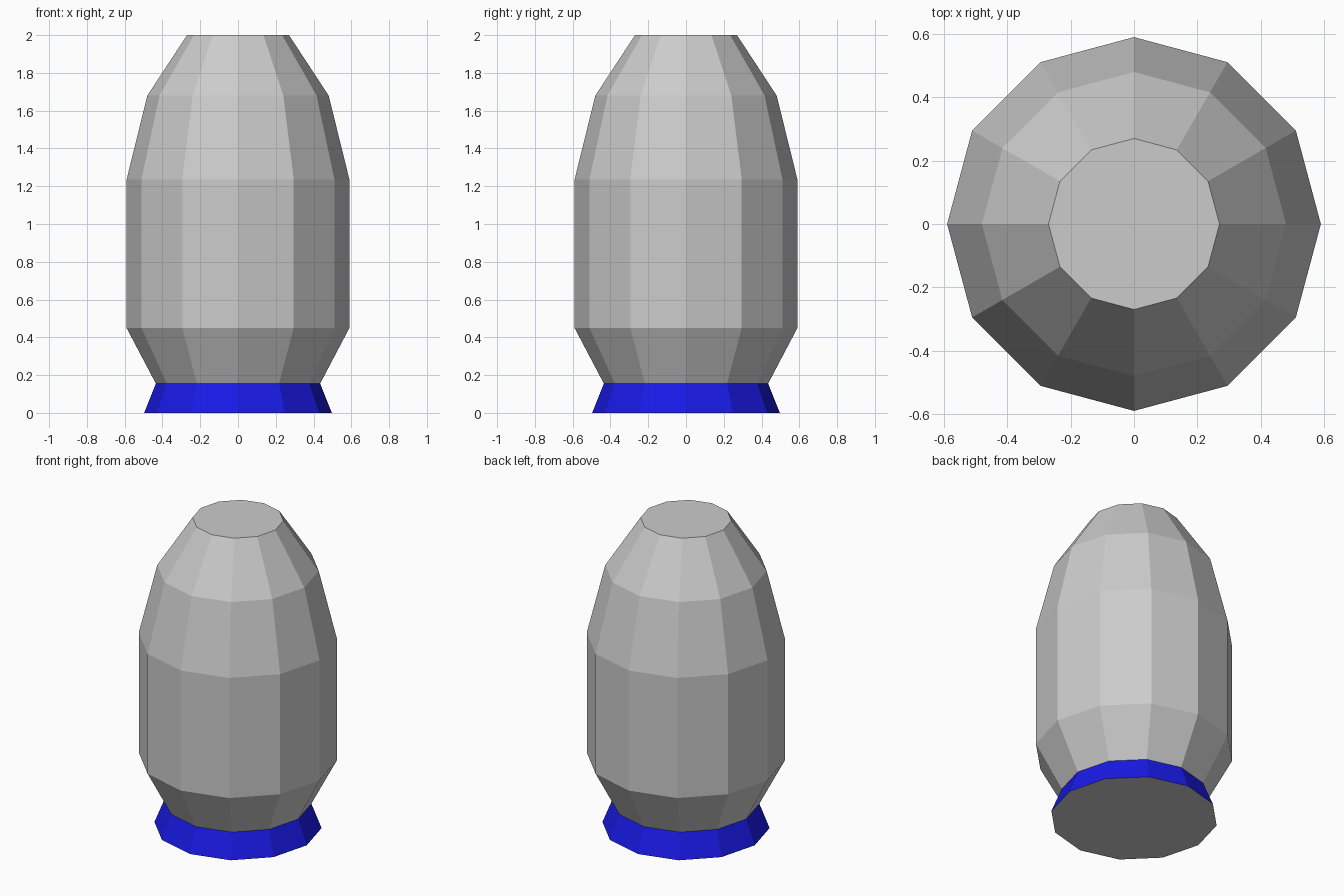
import bpy, bmesh
from math import cos, sin, pi

if "Cube" in bpy.data.objects:
    bpy.data.objects.remove(bpy.data.objects["Cube"])

SIDES = 12


def lathe(name, profile, cap_bottom=False, cap_top=False):
    """Spin (radius, z) points into a flat-shaded faceted solid."""
    bm = bmesh.new()
    rings = [[bm.verts.new((r * cos(2 * pi * i / SIDES), r * sin(2 * pi * i / SIDES), z))
              for i in range(SIDES)] for r, z in profile]
    for low, high in zip(rings, rings[1:]):
        for i in range(SIDES):
            j = (i + 1) % SIDES
            bm.faces.new((low[i], low[j], high[j], high[i]))
    if cap_bottom:
        bm.faces.new(rings[0][::-1])
    if cap_top:
        bm.faces.new(rings[-1])
    mesh = bpy.data.meshes.new(name)
    bm.to_mesh(mesh)
    bm.free()
    obj = bpy.data.objects.new(name, mesh)
    bpy.context.collection.objects.link(obj)
    return obj


# Grey barrel-shaped body with flat top
lathe("body", [(0.435, 0.155), (0.59, 0.45), (0.59, 1.235), (0.48, 1.68), (0.27, 2.0)],
      cap_top=True)

# Blue flared foot band
band = lathe("foot_band", [(0.497, 0), (0.435, 0.155)])
blue = bpy.data.materials.new("blue")
blue.diffuse_color = (0.01, 0.01, 0.8, 1)
blue.use_nodes = True
blue.node_tree.nodes["Principled BSDF"].inputs["Base Color"].default_value = blue.diffuse_color
band.data.materials.append(blue)

# Grey underside disc closing the foot
lathe("base_plate", [(0.497, 0)], cap_bottom=True)
